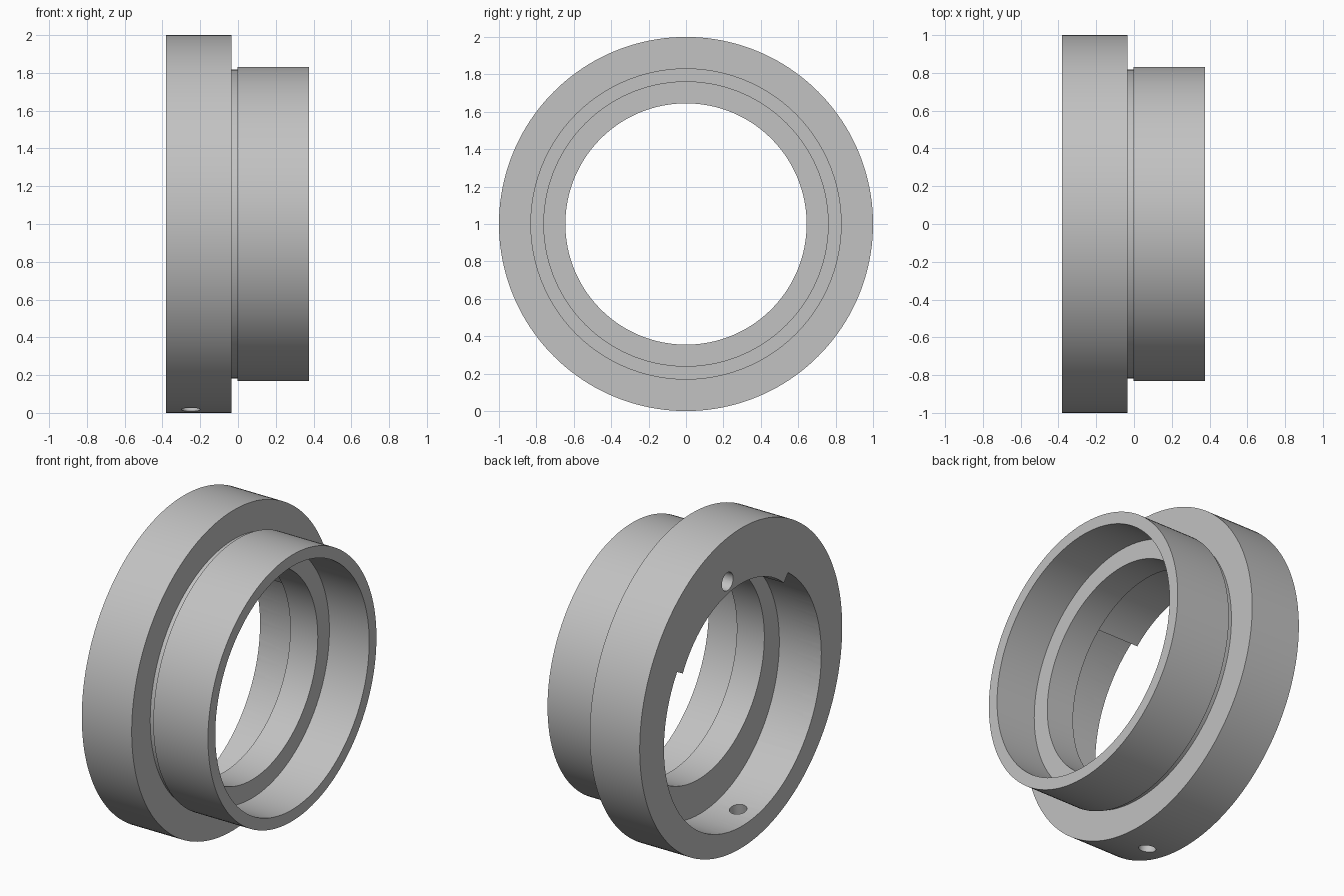
import bpy, bmesh, math
from mathutils import Vector, Matrix

cube = bpy.data.objects.get("Cube")
if cube:
    bpy.data.objects.remove(cube, do_unlink=True)

SEGS = 160
CENTRE = Vector((0, 0, 1))
TILT = math.radians(10.5)          # direction of the notch, from up towards +y
TAB_HALF = math.radians(51)

grey = bpy.data.materials.new("satin_grey")
grey.use_nodes = True
colour = (0.54, 0.54, 0.54, 1)
grey.diffuse_color = colour
grey.node_tree.nodes["Principled BSDF"].inputs["Base Color"].default_value = colour


def polar(x, r, t):
    """Point at angle t (from up towards +y) around the ring's x axis."""
    return CENTRE + Vector((x, r * math.sin(t), r * math.cos(t)))


def make_object(name, bm):
    bmesh.ops.recalc_face_normals(bm, faces=bm.faces)
    mesh = bpy.data.meshes.new(name)
    bm.to_mesh(mesh)
    bm.free()
    mesh.materials.append(grey)
    obj = bpy.data.objects.new(name, mesh)
    bpy.context.collection.objects.link(obj)
    return obj


def loft(name, loops, closed=False):
    """Skin matching loops of points; cap the ends unless the loops close up."""
    bm = bmesh.new()
    rings = [[bm.verts.new(p) for p in loop] for loop in loops]
    pairs = list(zip(rings, rings[1:])) + ([(rings[-1], rings[0])] if closed else [])
    for a, b in pairs:
        for i in range(len(a)):
            j = (i + 1) % len(a)
            bm.faces.new((a[i], a[j], b[j], b[i]))
    if not closed:
        bm.faces.new(rings[0])
        bm.faces.new(rings[-1])
    return make_object(name, bm)


def rod(name, radius, depth, matrix):
    bm = bmesh.new()
    bmesh.ops.create_cone(bm, cap_ends=True, segments=32, radius1=radius,
                          radius2=radius, depth=depth, matrix=matrix)
    return make_object(name, bm)


# Turned body: flange, relief groove, barrel, barrel bore and inner lip
profile = [(-0.38, 0.645), (-0.38, 1), (-0.035, 1), (-0.035, 0.817),
           (-0.003, 0.817), (-0.003, 0.832), (0.375, 0.832), (0.375, 0.76),
           (0.1, 0.76), (0.1, 0.645)]
turns = [2 * math.pi * i / SEGS for i in range(SEGS)]
body = loft("adapter_ring", [[polar(x, r, t) for t in turns] for x, r in profile], True)


# Off-centre flange bore that leaves a broad tab around the notch
def bore_radius(a):
    shift, radius = 0.09, 0.777
    return -shift * math.cos(a) + math.sqrt(radius**2 - (shift * math.sin(a))**2)


outline = []
steps = SEGS // 2
for i in range(steps + 1):                      # concentric tab face
    a = -TAB_HALF + 2 * TAB_HALF * i / steps
    outline.append((0.653, a))
for i in range(steps + 1):                      # eccentric bore wall
    a = TAB_HALF + (2 * math.pi - 2 * TAB_HALF) * i / steps
    outline.append((bore_radius(a), a))
bore = loft("bore_cutter", [[polar(x, r, a + TILT) for r, a in outline]
                            for x in (-0.5, -0.09)])

# Round locating notch in the tab, and the screw hole opposite it
along_x = Matrix.Rotation(math.pi / 2, 4, "Y")
notch = rod("notch_cutter", 0.056, 0.41,
            Matrix.Translation(polar(-0.295, 0.73, TILT)) @ along_x)
screw_hole = rod("screw_hole_cutter", 0.05, 0.5,
                 Matrix.Translation(polar(-0.25, -0.95, TILT)) @ Matrix.Rotation(-TILT, 4, "X"))

bpy.ops.object.select_all(action="DESELECT")
bpy.context.view_layer.objects.active = body
body.select_set(True)
for cutter in (bore, notch, screw_hole):
    cutter.hide_render = True
    mod = body.modifiers.new(cutter.name, "BOOLEAN")
    mod.operation = "DIFFERENCE"
    mod.solver = "EXACT"
    mod.object = cutter
    bpy.ops.object.modifier_apply(modifier=mod.name)
    bpy.data.objects.remove(cutter, do_unlink=True)

bpy.ops.object.shade_smooth_by_angle(angle=math.radians(30))
